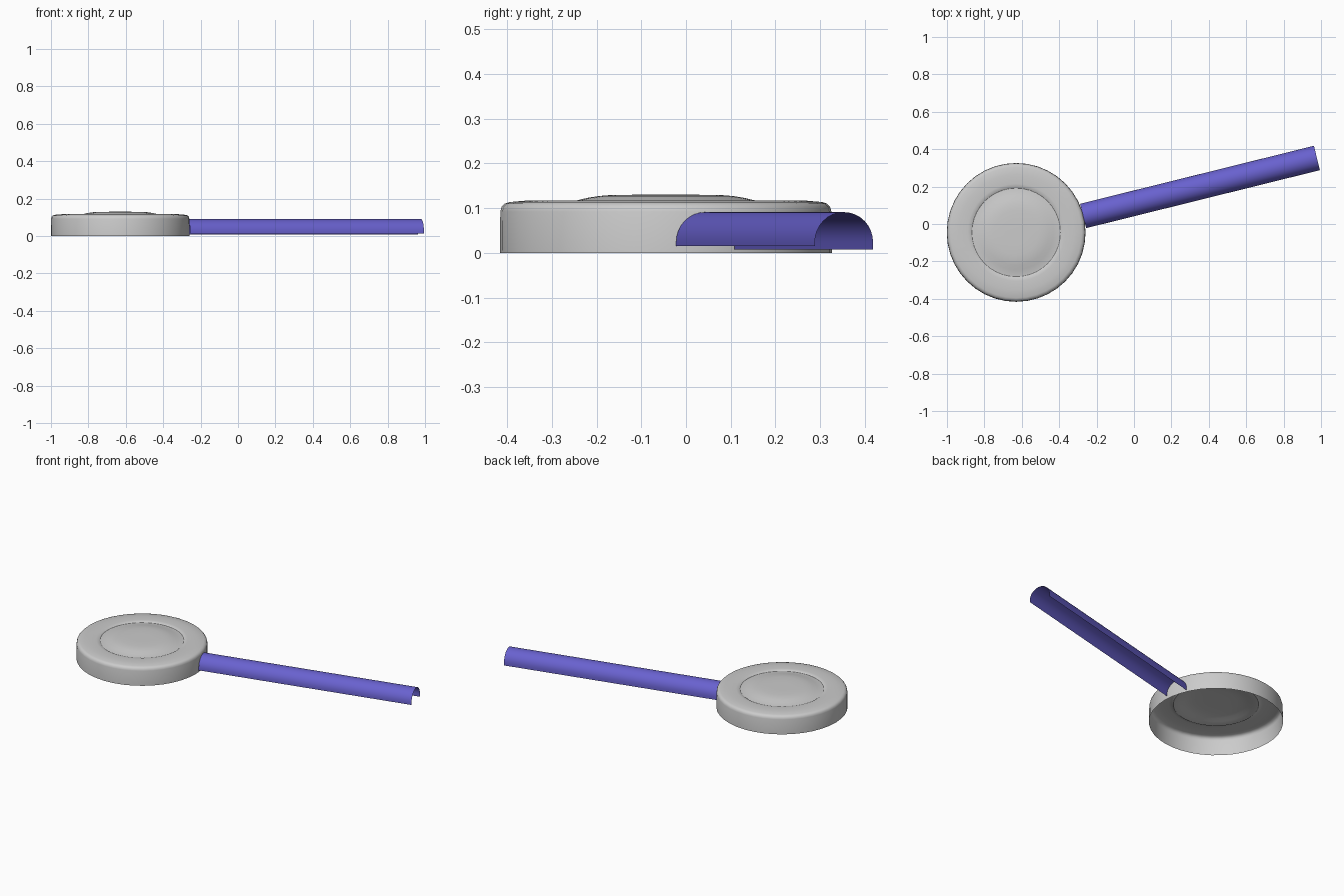
import bpy, math

if "Cube" in bpy.data.objects:
    bpy.data.objects.remove(bpy.data.objects["Cube"])


def make_object(name, verts, faces, angle=30):
    mesh = bpy.data.meshes.new(name)
    mesh.from_pydata(verts, [], faces)
    obj = bpy.data.objects.new(name, mesh)
    bpy.context.collection.objects.link(obj)
    bpy.ops.object.select_all(action='DESELECT')
    obj.select_set(True)
    bpy.context.view_layer.objects.active = obj
    bpy.ops.object.shade_smooth_by_angle(angle=math.radians(angle))
    return obj


def lathe(name, profile, sides):
    """Open shell turned around z; the last profile height closes at the centre."""
    verts, faces = [], []
    for r, z in profile:
        for i in range(sides):
            a = 2 * math.pi * i / sides
            verts.append((r * math.cos(a), r * math.sin(a), z))
    for k in range(len(profile) - 1):
        for i in range(sides):
            j = (i + 1) % sides
            faces.append((k * sides + i, k * sides + j,
                          (k + 1) * sides + j, (k + 1) * sides + i))
    top = (len(profile) - 1) * sides
    verts.append((0, 0, profile[-1][1]))
    for i in range(sides):
        faces.append((top + i, top + (i + 1) % sides, len(verts) - 1))
    return make_object(name, verts, faces)


# Round pan: hollow shell, open underneath, raised centre inside a shallow groove
pan_profile = [(0.371, 0), (0.370, 0.092), (0.367, 0.103), (0.360, 0.110),
               (0.350, 0.1135), (0.31, 0.117), (0.26, 0.117), (0.243, 0.115),
               (0.237, 0.111), (0.225, 0.112), (0.20, 0.117), (0.175, 0.123),
               (0.15, 0.127), (0.12, 0.1295), (0.06, 0.130)]
pan = lathe("pan_shell", pan_profile, 40)
pan.location = (-0.63, -0.045, 0)

# Handle: thin arched channel, open underneath and at both ends
start, end = (-0.272, 0.043), (0.978, 0.353)
length = math.dist(start, end)
radius, arc_z, steps = 0.067, 0.024, 16
section = [(-radius, 0.015)]
for i in range(steps + 1):
    a = math.pi * (1 - i / steps)
    section.append((radius * math.cos(a), arc_z + radius * math.sin(a)))
section.append((radius, 0.008))
n = len(section)
verts = [(x, y, z) for x in (0, length) for y, z in section]
faces = [(i, n + i, n + i + 1, i + 1) for i in range(n - 1)]
handle = make_object("handle", verts, faces)
handle.location = (start[0], start[1], 0)
handle.rotation_euler.z = math.atan2(end[1] - start[1], end[0] - start[0])

violet = bpy.data.materials.new("violet")
violet.diffuse_color = (0.14, 0.12, 0.62, 1)
violet.use_nodes = True
violet.node_tree.nodes["Principled BSDF"].inputs["Base Color"].default_value = violet.diffuse_color
handle.data.materials.append(violet)
